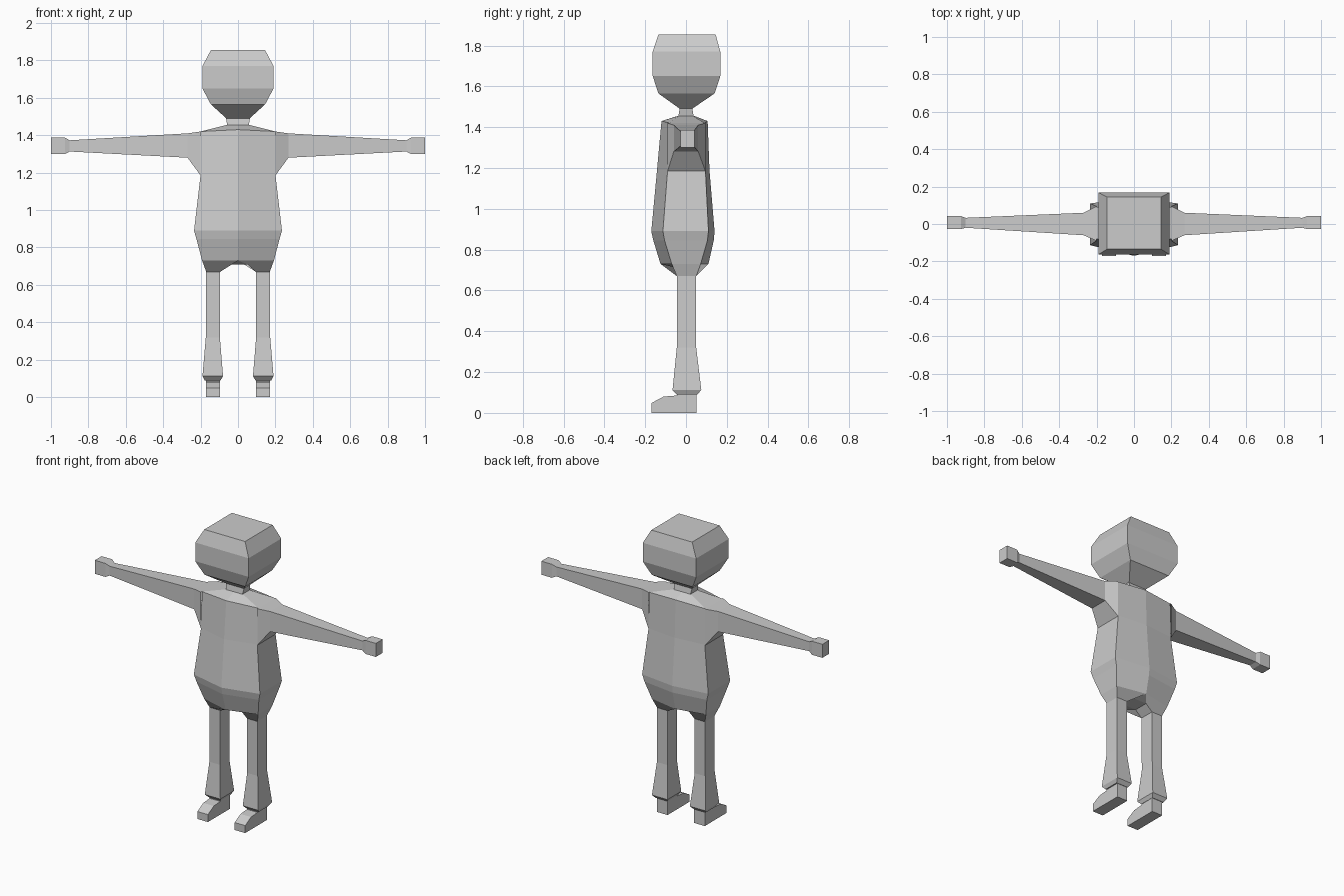
import bpy

if "Cube" in bpy.data.objects:
    bpy.data.objects.remove(bpy.data.objects["Cube"])

# one plain grey for the whole figure
grey = bpy.data.materials.new("plain_grey")
grey.diffuse_color = (0.6, 0.6, 0.6, 1)
grey.use_nodes = True
grey.node_tree.nodes["Principled BSDF"].inputs["Base Color"].default_value = grey.diffuse_color


def make(name, verts, faces, mirror=False):
    me = bpy.data.meshes.new(name)
    me.from_pydata(verts, [], faces)
    me.materials.append(grey)
    ob = bpy.data.objects.new(name, me)
    bpy.context.collection.objects.link(ob)
    if mirror:
        ob.modifiers.new("mirror", 'MIRROR')
    return ob


def loft(name, rings, caps=(True, True), mirror=False):
    """Skin a list of equal-length vertex rings."""
    n = len(rings[0])
    verts = [v for r in rings for v in r]
    faces = []
    for i in range(len(rings) - 1):
        for j in range(n):
            k = (j + 1) % n
            faces.append((i*n + j, i*n + k, (i+1)*n + k, (i+1)*n + j))
    if caps[0]:
        faces.append(tuple(reversed(range(n))))
    if caps[1]:
        faces.append(tuple(range(len(verts) - n, len(verts))))
    return make(name, verts, faces, mirror)


def rect(x0, x1, y0, y1, z):
    return [(x0, y0, z), (x1, y0, z), (x1, y1, z), (x0, y1, z)]


def side_rect(x, y0, y1, z0, z1):
    return [(x, y0, z0), (x, y1, z0), (x, y1, z1), (x, y0, z1)]


def hexa(z, x, yf, yfc, yb, ybc, dz=0.0):
    """Six-sided body section with pointed front and back centres."""
    return [(-x, yf, z), (0, yfc, z + dz), (x, yf, z),
            (x, yb, z), (0, ybc, z + dz), (-x, yb, z)]


# head
loft("head", [rect(-x, x, y0, y1, z) for z, x, y0, y1 in (
    (1.49, .062, -.03, .03), (1.565, .145, -.135, .14), (1.65, .19, -.163, .168),
    (1.77, .19, -.163, .168), (1.855, .145, -.135, .145))])

# neck
loft("neck", [rect(-.055, .055, -.04, .04, 1.44), rect(-.065, .065, -.03, .03, 1.495)],
     (False, False))

# shirt body, open below
loft("shirt", [
    hexa(.89, .235, -.113, -.17, .11, .14),
    hexa(1.19, .2, -.09, -.142, .095, .115),
    hexa(1.42, .2, -.08, -.12, .09, .106, .01),
    hexa(1.455, .06, -.035, -.04, .035, .04)], (False, True))

# sleeves
loft("sleeve", [
    side_rect(.2, -.09, .095, 1.185, 1.42),
    side_rect(.27, -.06, .06, 1.28, 1.41),
    side_rect(.9, -.02, .033, 1.313, 1.373)], (False, True), mirror=True)

# hands
loft("hand", [
    side_rect(.9, -.02, .033, 1.313, 1.373),
    side_rect(.925, -.027, .042, 1.3, 1.387),
    side_rect(1.0, -.027, .042, 1.3, 1.387)], mirror=True)

# trouser seat: upper rings, then the crotch and leg openings
rings = [hexa(.89, .235, -.113, -.17, .11, .14),
         hexa(.845, .222, -.105, -.16, .105, .136),
         hexa(.73, .192, -.07, -.125, .072, .11)]
loft("seat_upper", rings, (False, False))
F, B = -.045, .05
verts = rings[2] + [(s * x, y, z) for s in (-1, 1) for x, z in
                    ((.17, .67), (.095, .67), (.05, .71)) for y in (F, B)]
# 6-11: left outer, inner, crotch (front, back); 12-17: the same on the right
make("seat_lower", verts, [
    (0, 1, 10, 8, 6), (1, 2, 12, 14, 16), (1, 16, 10),
    (3, 4, 17, 15, 13), (4, 5, 7, 9, 11), (4, 11, 17),
    (5, 0, 6, 7), (2, 3, 13, 12),
    (8, 10, 11, 9), (16, 14, 15, 17), (10, 16, 17, 11)])

# flared trouser legs
loft("trouser_leg", [rect(*r) for r in (
    (.093, .178, -.045, .055, .09), (.08, .19, -.066, .075, .112),
    (.097, .172, -.045, .05, .32), (.095, .17, F, B, .67))],
    (True, False), mirror=True)

# shoes: side profile extruded across
profile = [(-.17, 0), (.052, 0), (.052, .095), (-.045, .095),
           (-.045, .085), (-.11, .08), (-.17, .048)]
loft("shoe", [[(x, y, z) for y, z in profile] for x in (.095, .17)], mirror=True)
